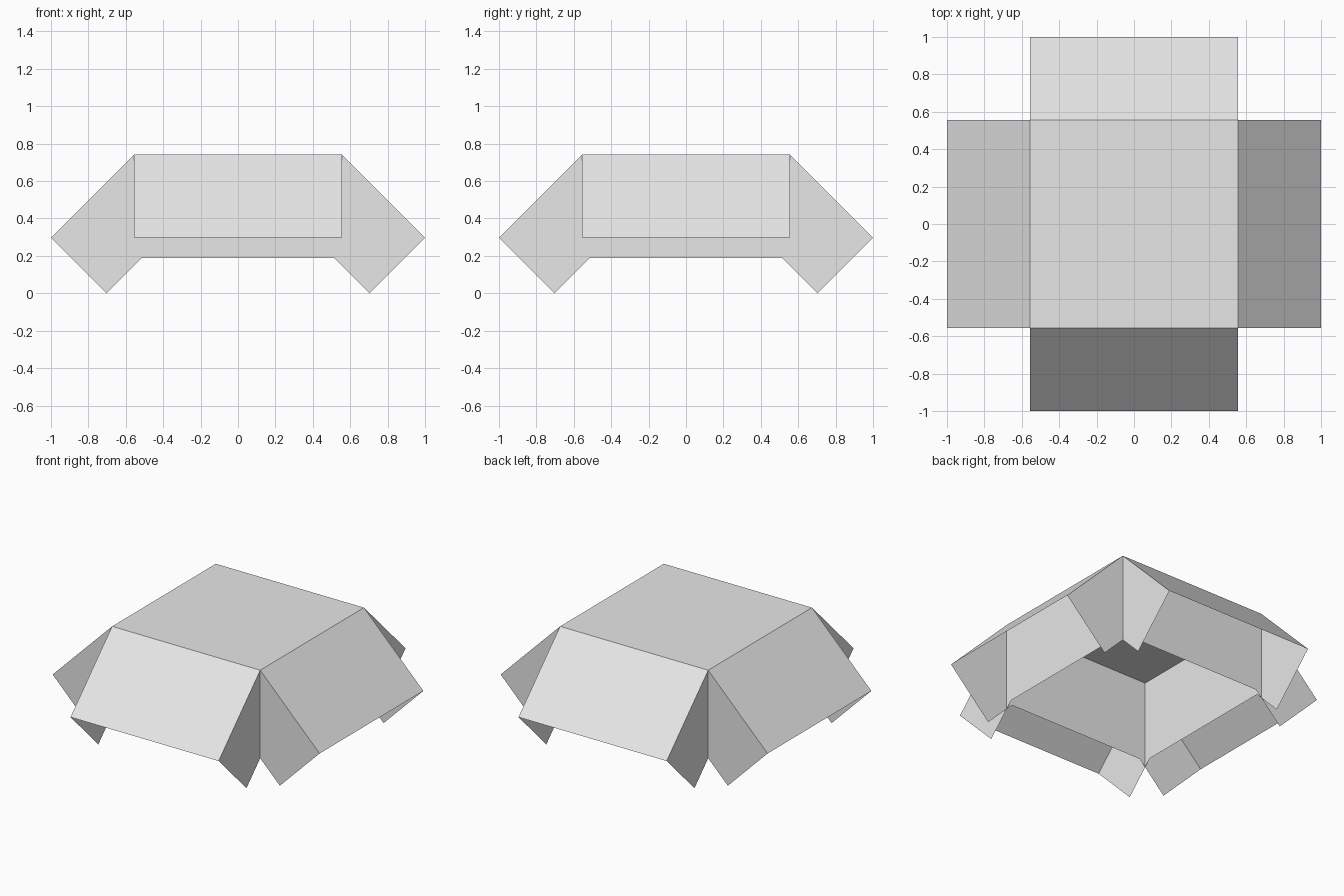
import bpy, bmesh
from math import pi
from mathutils import Matrix

cube = bpy.data.objects.get("Cube")
if cube:
    bpy.data.objects.remove(cube, do_unlink=True)

HALF, TOP = 0.555, 0.743        # central box half width and height
REACH, EAVE = 1.0, 0.298        # outer edge of the sloping flaps
WALL_BASE = 0.19                # lower edge of the walls
TIP = REACH - EAVE              # wing tip touching the ground
NOTCH = TIP - WALL_BASE         # where wing and wall base meet

grey = bpy.data.materials.new("light_grey")
grey.use_nodes = True
grey.diffuse_color = (0.8, 0.8, 0.8, 1)
grey.node_tree.nodes["Principled BSDF"].inputs["Base Color"].default_value = (0.8, 0.8, 0.8, 1)


def sheet(name, points, turn=0):
    """One flat panel, turned about the vertical axis."""
    bm = bmesh.new()
    bm.faces.new([bm.verts.new(p) for p in points])
    bm.transform(Matrix.Rotation(turn, 4, "Z"))
    bm.normal_update()
    mesh = bpy.data.meshes.new(name)
    bm.to_mesh(mesh)
    bm.free()
    mesh.materials.append(grey)
    bpy.context.collection.objects.link(bpy.data.objects.new(name, mesh))


# Flat roof
sheet("top_panel", [(-HALF, -HALF, TOP), (HALF, -HALF, TOP),
                    (HALF, HALF, TOP), (-HALF, HALF, TOP)])

# Wall outline with a folded-down wing at each end
right_half = [(NOTCH, WALL_BASE), (TIP, 0), (REACH, EAVE), (HALF, TOP)]
outline = right_half + [(-x, z) for x, z in reversed(right_half)]

for i, side in enumerate(("front", "left", "back", "right")):
    turn = i * pi / 2
    sheet(side + "_wall", [(x, -HALF, z) for x, z in outline], turn)
    # Sloping flap hinged on the roof edge
    sheet(side + "_flap", [(-HALF, -REACH, EAVE), (HALF, -REACH, EAVE),
                           (HALF, -HALF, TOP), (-HALF, -HALF, TOP)], turn)
